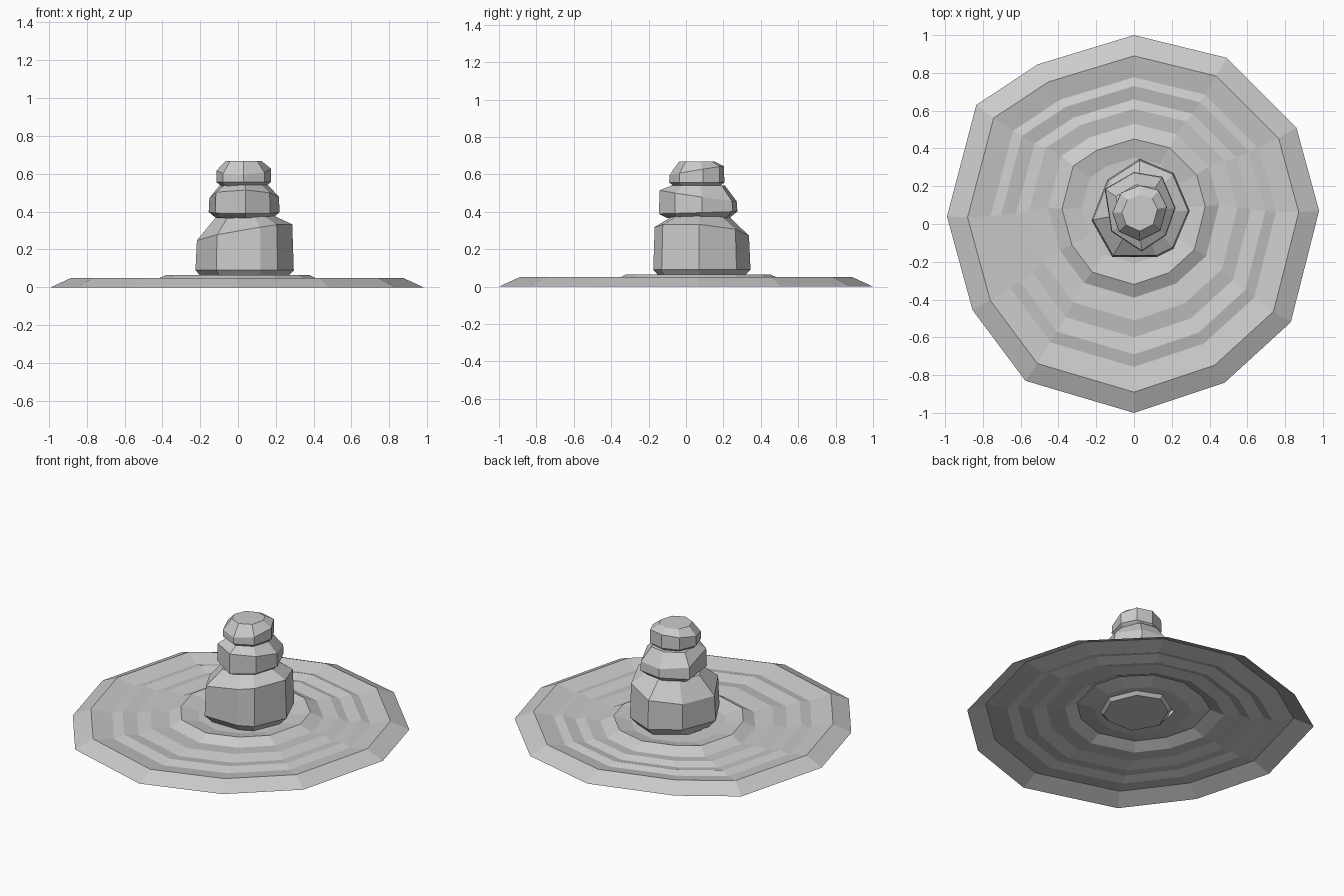
import bpy, bmesh


def loft(name, rings, cap):
    """Join equal-count vertex loops, bottom/outer first, with flat quads."""
    bm = bmesh.new()
    loops = [[bm.verts.new(p) for p in ring] for ring in rings]
    n = len(loops[0])
    for a, b in zip(loops, loops[1:]):
        for i in range(n):
            j = (i + 1) % n
            bm.faces.new((a[i], a[j], b[j], b[i]))
    if cap:
        bm.faces.new(loops[0][::-1])
        bm.faces.new(loops[-1])
    mesh = bpy.data.meshes.new(name)
    bm.to_mesh(mesh)
    bm.free()
    obj = bpy.data.objects.new(name, mesh)
    bpy.context.collection.objects.link(obj)
    return obj


def stone(name, outline, centre, levels):
    """Levels: (scale, z, slope along x, slope along y)."""
    cx, cy = centre
    rings = []
    for s, z, sx, sy in levels:
        rings.append([(cx + (x - cx) * s, cy + (y - cy) * s,
                       z + sx * (x - cx) + sy * (y - cy)) for x, y in outline])
    return loft(name, rings, True)


# Raked sand: open shell with concentric ripples drifting towards the stones
rim = [(0.98, 0.07), (0.86, 0.51), (0.49, 0.88), (0, 1.0), (-0.51, 0.845),
       (-0.835, 0.63), (-0.99, 0.04), (-0.855, -0.455), (-0.575, -0.83),
       (0, -1.0), (0.48, -0.84), (0.83, -0.52)]
ripples = [  # radius, y drift, height
    (1.0, 0, 0), (0.89, 0, 0.05), (0.767, 0.01, 0.025), (0.71, 0.02, 0.041),
    (0.63, 0.03, 0.024), (0.56, 0.05, 0.041), (0.46, 0.07, 0.029),
    (0.385, 0.065, 0.065), (0.28, 0.07, 0.04), (0.17, 0.075, 0.04)]
loft("raked_sand", [[(x * r, y * r + dy, z) for x, y in rim]
                    for r, dy, z in ripples], False)

# Stack of three stones
stone("bottom_stone",
      [(0.295, 0.07), (0.21, -0.13), (0.12, -0.175), (-0.115, -0.175),
       (-0.225, 0.02), (-0.14, 0.235), (0.03, 0.345), (0.21, 0.27)][::-1],
      (0.03, 0.07),
      [(0.75, 0.02, 0, 0), (1.0, 0.09, 0, 0), (0.97, 0.288, 0.17, -0.06),
       (0.6, 0.37, 0.03, 0)])
stone("middle_stone",
      [(0.22, 0.085), (0.15, 0.25), (0.0, 0.275), (-0.155, 0.185),
       (-0.12, -0.04), (0.04, -0.145), (0.17, -0.06)],
      (0.03, 0.065),
      [(0.8, 0.367, 0, 0), (1.0, 0.395, 0, 0.03), (0.98, 0.485, -0.02, -0.14),
       (0.68, 0.54, 0, 0)])
stone("top_stone",
      [(0.175, 0.09), (0.13, 0.18), (0.03, 0.205), (-0.07, 0.165),
       (-0.115, 0.06), (-0.08, -0.04), (0.03, -0.09), (0.14, -0.035)],
      (0.03, 0.06),
      [(0.82, 0.535, 0, 0), (1.0, 0.557, 0, 0), (0.99, 0.62, 0.02, 0.16),
       (0.65, 0.668, 0, 0)])
